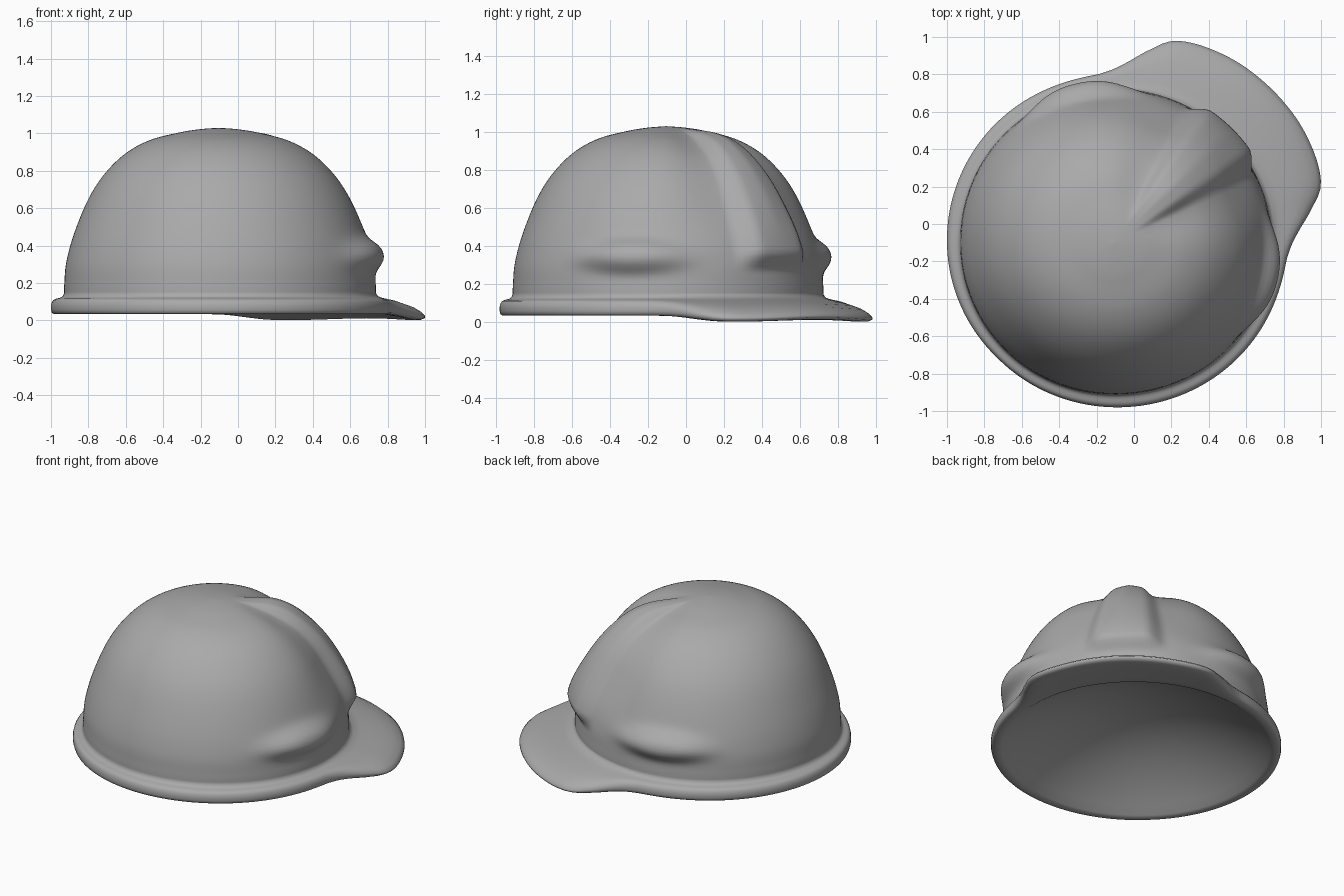
import bpy, bmesh, math
from mathutils import Vector

if "Cube" in bpy.data.objects:
    bpy.data.objects.remove(bpy.data.objects["Cube"])

SEGMENTS = 180
CENTRE = -0.105            # dome axis, the same in x and y
FACING = math.radians(45)  # the visor points to the rear left corner

# Dome outline from crown to neck, and brim reach by angle from the visor axis
DOME = [(0, 1.03), (.1, 1.022), (.21, 1.004), (.365, .963), (.495, .89), (.605, .78),
        (.69, .645), (.765, .46), (.805, .31), (.815, .2), (.817, .145)]
REACH = [(0, 1.19), (14, 1.185), (28, 1.155), (35, 1.07), (41, .99), (47, .94),
         (56, .92), (90, .91), (135, .895), (180, .885)]


def step(a, b, x):
    t = max(0, min(1, (x - a) / (b - a)))
    return t * t * (3 - 2 * t)


def spline(points, n):
    """Smooth curve through points, n steps for each span."""
    p = [Vector(q) for q in points]
    p = [2 * p[0] - p[1]] + p + [2 * p[-1] - p[-2]]
    out = []
    for a, b, c, d in zip(p, p[1:], p[2:], p[3:]):
        for i in range(n):
            t = i / n
            out.append(b + (c - a) * t / 2 + (2 * a - 5 * b + 4 * c - d) * t * t / 2
                       + (3 * b - a - 3 * c + d) * t ** 3 / 2)
    return out + [p[-2]]


def lookup(curve, x):
    for a, b in zip(curve, curve[1:]):
        if x <= b.x:
            return a.y + (b.y - a.y) * (x - a.x) / (b.x - a.x)
    return curve[-1].y


reach_curve = spline(REACH, 8)
dome_curve = spline(DOME, 7)


def bulge(deg, r, z):
    """Raised front panel, side grooves next to it, and the two side bosses."""
    crown = step(.1, .45, r)
    panel = (1 - step(9, 19, deg)) * crown * step(.26, .36, z)
    panel *= .07 - .03 * step(.4, .9, z)
    groove = .03 * math.exp(-((deg - 22) / 18) ** 2) * crown * step(.35, .7, z)
    u = (deg - 58) / 19
    v = (z - .34) / (.085 if z > .34 else .07)
    boss = .07 * math.exp(-(u * u + v * v) ** 1.4)
    return panel - groove + boss


def section(deg):
    """Wall section at one angle: dome, brim, underside, shallow lining."""
    wide = 1.01 + .022 * (1 - step(65, 140, deg))
    outer = []
    for i, p in enumerate(dome_curve[1:], 1):
        q = dome_curve[min(i + 1, len(dome_curve) - 1)]
        tangent = (q - dome_curve[i - 1]).normalized()
        d = bulge(deg, p.x, p.y)
        outer.append(Vector((p.x * wide - tangent.y * d, p.y + tangent.x * d)))
    root = .82 * wide
    width = lookup(reach_curve, deg) - root
    visor = step(.05, .33, width)
    lift = .012 * (1 - step(0, 25, deg))

    def brim(f, bead, peak):
        return Vector((root + f * width, bead + (peak + f * lift - bead) * visor))

    rim = [brim(*v) for v in ((.06, .13, .127), (.2, .123, .117), (.4, .119, .104),
                              (.6, .116, .089), (.8, .11, .068), (.93, .098, .045),
                              (1, .08, .024), (1, .058, .012), (.93, .042, .003),
                              (.8, .036, .002), (.5, .034, .018), (.2, .036, .034),
                              (0, .043, .046))]
    base = rim[-1].y
    lining = [Vector((root * k / 16, base + (.345 - base) * (1 - (k / 16) ** 2)))
              for k in range(15, 0, -1)]
    return outer + rim + lining


# Hard hat shell, swept around the dome axis
bm = bmesh.new()
rings = []
for s in range(SEGMENTS):
    turn = 2 * math.pi * s / SEGMENTS
    deg = abs((math.degrees(turn) + 180) % 360 - 180)
    a = turn + FACING
    rings.append([bm.verts.new((CENTRE + p.x * math.cos(a),
                                .98 * (CENTRE + p.x * math.sin(a)), p.y))
                  for p in section(deg)])
top = bm.verts.new((CENTRE, .98 * CENTRE, DOME[0][1]))
inner = bm.verts.new((CENTRE, .98 * CENTRE, .345))
for a, b in zip(rings, rings[1:] + rings[:1]):
    bm.faces.new((top, a[0], b[0]))
    bm.faces.new((inner, b[-1], a[-1]))
    for i in range(len(a) - 1):
        bm.faces.new((a[i], a[i + 1], b[i + 1], b[i]))
bmesh.ops.recalc_face_normals(bm, faces=bm.faces)
mesh = bpy.data.meshes.new("hard_hat_shell")
bm.to_mesh(mesh)
bm.free()
shell = bpy.data.objects.new("hard_hat_shell", mesh)
bpy.context.collection.objects.link(shell)

# Plain grey plastic
grey = bpy.data.materials.new("grey_plastic")
grey.use_nodes = True
grey.diffuse_color = (.4, .4, .4, 1)
grey.node_tree.nodes["Principled BSDF"].inputs["Base Color"].default_value = (.4, .4, .4, 1)
mesh.materials.append(grey)

bpy.context.view_layer.objects.active = shell
shell.select_set(True)
bpy.ops.object.shade_smooth_by_angle(angle=math.radians(85))
